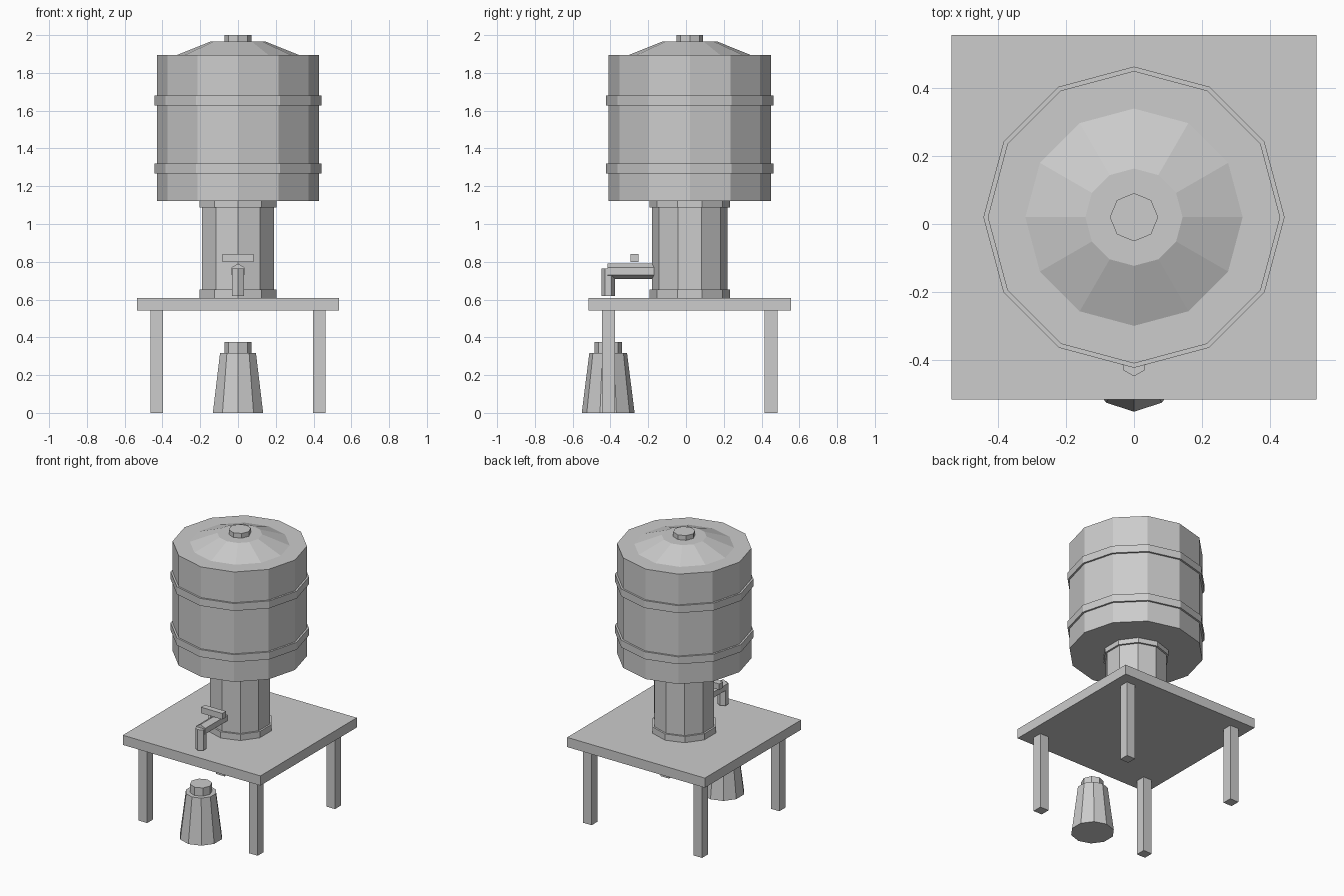
import bpy, bmesh, math
from mathutils import Matrix

if "Cube" in bpy.data.objects:
    bpy.data.objects.remove(bpy.data.objects["Cube"])

CY = 0.02    # centre line of the table and barrel
JY = -0.412  # centre line of the nozzle and jug

grey = bpy.data.materials.new("plain grey")
grey.diffuse_color = (0.604, 0.604, 0.604, 1)
grey.use_nodes = True
grey.node_tree.nodes["Principled BSDF"].inputs["Base Color"].default_value = grey.diffuse_color


def finish(name, bm):
    bmesh.ops.recalc_face_normals(bm, faces=bm.faces)
    mesh = bpy.data.meshes.new(name)
    bm.to_mesh(mesh)
    bm.free()
    mesh.materials.append(grey)
    obj = bpy.data.objects.new(name, mesh)
    bpy.context.collection.objects.link(obj)
    return obj


def lathe(name, sides, y, profile):
    """Faceted solid from (radius, z) pairs, with a corner pointing along +y."""
    bm = bmesh.new()
    rings = []
    for r, z in profile:
        angles = [math.tau * i / sides for i in range(sides)]
        rings.append([bm.verts.new((r * math.sin(a), y + r * math.cos(a), z)) for a in angles])
    for low, high in zip(rings, rings[1:]):
        for i in range(sides):
            j = (i + 1) % sides
            bm.faces.new((low[i], low[j], high[j], high[i]))
    bm.faces.new(rings[0])
    bm.faces.new(rings[-1])
    return finish(name, bm)


def box(name, centre, size):
    bm = bmesh.new()
    bmesh.ops.create_cube(bm, size=1, matrix=Matrix.Translation(centre) @ Matrix.Diagonal((*size, 1)))
    return finish(name, bm)


# Table
box("table_top", (0, CY, 0.575), (1.072, 1.072, 0.068))
for side, sx in (("left", -1), ("right", 1)):
    for end, sy in (("front", -1), ("back", 1)):
        box(f"{end}_{side}_leg", (sx * 0.43, CY + sy * 0.43, 0.271), (0.067, 0.067, 0.542))

# Pedestal column with its collars
lathe("column", 10, CY, [(0.2, 0.605), (0.2, 1.125)])
lathe("lower_collar", 10, CY, [(0.213, 0.608), (0.213, 0.653)])
lathe("upper_collar", 10, CY, [(0.213, 1.088), (0.213, 1.123)])

# Barrel, hoops, lid and knob
lathe("barrel", 12, CY, [(0.43, 1.122), (0.43, 1.896)])
for name, z in (("lower_hoop", 1.268), ("upper_hoop", 1.628)):
    lathe(name, 12, CY, [(0.443, z), (0.443, z + 0.052)])
lathe("lid", 12, CY, [(0.322, 1.895), (0.143, 1.967)])
lathe("lid_knob", 8, CY, [(0.071, 1.96), (0.071, 2.0)])

# Tap: horizontal pipe, downward nozzle and cross handle
pipe = lathe("tap_pipe", 6, 0, [(0.04, 0.165), (0.04, 0.415)])
pipe.data.transform(Matrix.Translation((0, 0, 0.75)) @ Matrix.Rotation(math.pi / 2, 4, 'X'))
lathe("tap_nozzle", 6, JY, [(0.036, 0.62), (0.036, 0.765)])
box("tap_handle", (0, -0.272, 0.821), (0.166, 0.042, 0.042))

# Jug standing below the tap
lathe("jug", 10, JY, [(0.14, 0), (0.1, 0.316)])
lathe("jug_neck", 8, JY, [(0.072, 0.31), (0.072, 0.374)])
